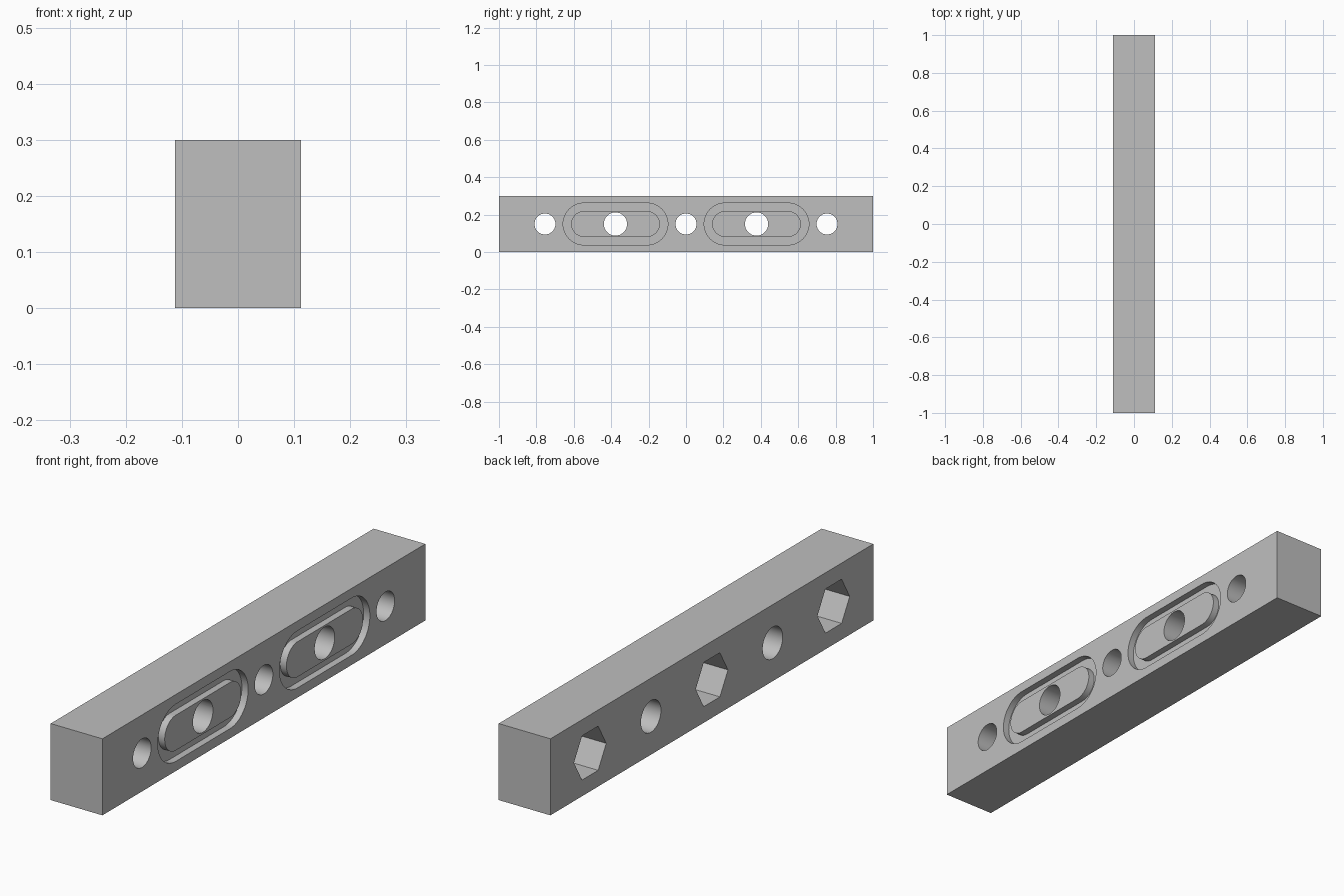
import bpy, bmesh, math

if "Cube" in bpy.data.objects:
    bpy.data.objects.remove(bpy.data.objects["Cube"], do_unlink=True)

HALF_W, HEIGHT = 0.112, 0.30
MID = HEIGHT / 2
OUT = 0.05            # how far cutters reach past the faces
SLOT_Y, SIDE_Y = 0.377, 0.754
GROOVE_DEPTH, NUT_DEPTH = 0.027, 0.13

grey = bpy.data.materials.new("plain grey")
grey.use_nodes = True
colour = (0.52, 0.52, 0.52, 1)
grey.diffuse_color = colour
grey.node_tree.nodes["Principled BSDF"].inputs["Base Color"].default_value = colour


def polygon(y, radius, sides):
    """Regular outline around (y, MID) in the y-z plane."""
    return [(y + radius * math.cos(2 * math.pi * i / sides),
             MID + radius * math.sin(2 * math.pi * i / sides)) for i in range(sides)]


def slot(y, half_straight, radius, steps=32):
    """Outline with two straight sides and two round ends."""
    points = []
    for side in (1, -1):
        for i in range(steps + 1):
            a = math.pi * i / steps - side * math.pi / 2
            points.append((y + side * half_straight + radius * math.cos(a),
                           MID + radius * math.sin(a)))
    return points


def make_object(name, bm):
    bmesh.ops.recalc_face_normals(bm, faces=bm.faces)
    mesh = bpy.data.meshes.new(name)
    bm.to_mesh(mesh)
    bm.free()
    mesh.materials.append(grey)
    obj = bpy.data.objects.new(name, mesh)
    bpy.context.collection.objects.link(obj)
    return obj


def prism(name, outline, x0, x1, inner=None):
    """Extrude an outline along x; an inner outline makes it a ring."""
    bm = bmesh.new()

    def loop(points, x):
        return [bm.verts.new((x, y, z)) for y, z in points]

    def bridge(a, b):
        for i in range(len(a)):
            j = (i + 1) % len(a)
            bm.faces.new((a[i], a[j], b[j], b[i]))

    near, far = loop(outline, x0), loop(outline, x1)
    bridge(near, far)
    if inner:
        near_in, far_in = loop(inner, x0), loop(inner, x1)
        bridge(near_in, far_in)
        bridge(near, near_in)
        bridge(far, far_in)
    else:
        bm.faces.new(near)
        bm.faces.new(far)
    return make_object(name, bm)


# Solid bar
bm = bmesh.new()
bmesh.ops.create_cube(bm, size=1)
bmesh.ops.scale(bm, vec=(2 * HALF_W, 2, HEIGHT), verts=bm.verts)
bmesh.ops.translate(bm, vec=(0, 0, MID), verts=bm.verts)
bar = make_object("drilled_bar", bm)

cutters = []
# Bolt holes through the bar, with hexagonal nut pockets on the -x face
for y in (-SIDE_Y, 0, SIDE_Y):
    cutters.append(prism("nut_pocket_cutter", polygon(y, 0.10, 6),
                         -HALF_W - OUT, -HALF_W + NUT_DEPTH))
    cutters.append(prism("bolt_hole_cutter", polygon(y, 0.056, 64),
                         -HALF_W - OUT, HALF_W + OUT))
# Larger holes, each ringed by an oval groove on the +x face
for y in (-SLOT_Y, SLOT_Y):
    cutters.append(prism("large_hole_cutter", polygon(y, 0.062, 64),
                         -HALF_W - OUT, HALF_W + OUT))
    cutters.append(prism("groove_cutter", slot(y, 0.168, 0.112),
                         HALF_W - GROOVE_DEPTH, HALF_W + OUT,
                         inner=slot(y, 0.168, 0.069)))

# Cut everything, then remove the cutters
bpy.ops.object.select_all(action='DESELECT')
bar.select_set(True)
bpy.context.view_layer.objects.active = bar
for cutter in cutters:
    cutter.hide_render = True
    mod = bar.modifiers.new("cut", 'BOOLEAN')
    mod.operation = 'DIFFERENCE'
    mod.solver = 'EXACT'
    mod.object = cutter
    bpy.ops.object.modifier_apply(modifier=mod.name)
    bpy.data.objects.remove(cutter, do_unlink=True)

bpy.ops.object.shade_smooth_by_angle(angle=math.radians(30))
